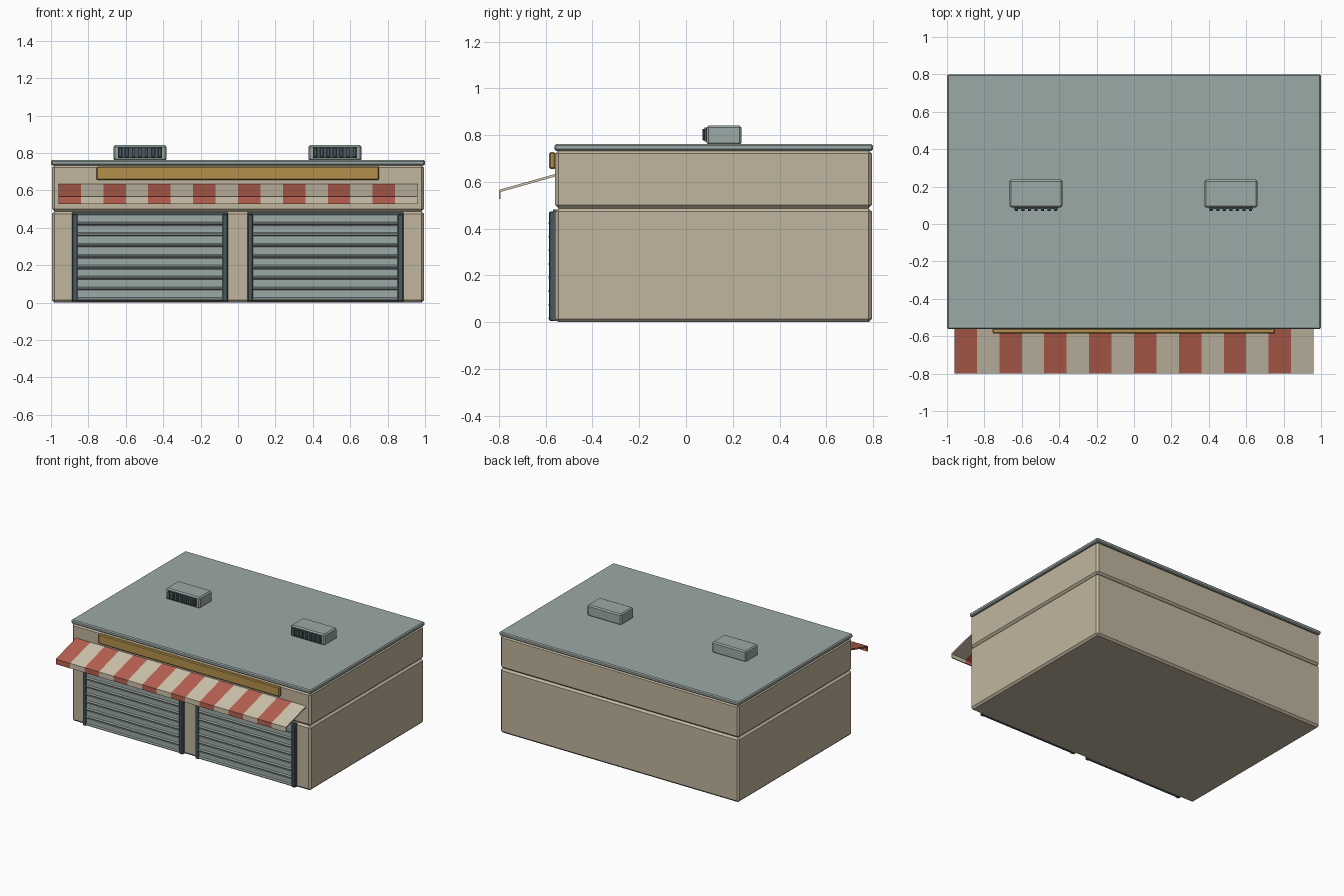
import bpy, bmesh

if "Cube" in bpy.data.objects:
    bpy.data.objects.remove(bpy.data.objects["Cube"])

def mat(name, c):
    m = bpy.data.materials.new(name)
    m.diffuse_color = (*c, 1)
    m.use_nodes = True
    m.node_tree.nodes["Principled BSDF"].inputs["Base Color"].default_value = m.diffuse_color
    return m

TAN = mat("tan_wall", (0.53, 0.46, 0.34))
GREY = mat("grey_metal", (0.33, 0.40, 0.38))
DARK = mat("dark_metal", (0.07, 0.10, 0.11))
RED = mat("red_cloth", (0.48, 0.12, 0.08))
CREAM = mat("cream_cloth", (0.62, 0.55, 0.42))
GOLD = mat("gold_board", (0.45, 0.28, 0.07))

def finish(name, bm, m):
    bmesh.ops.recalc_face_normals(bm, faces=bm.faces)
    me = bpy.data.meshes.new(name)
    bm.to_mesh(me)
    bm.free()
    me.materials.append(m)
    ob = bpy.data.objects.new(name, me)
    bpy.context.collection.objects.link(ob)
    return ob

def box(name, x, y, z, m, bevel=0):
    """Box from (min, max) pairs, with optional chamfer."""
    bm = bmesh.new()
    bmesh.ops.create_cube(bm, size=1)
    for v in bm.verts:
        v.co = [(r[0] + r[1]) / 2 + c * (r[1] - r[0]) for r, c in zip((x, y, z), v.co)]
    if bevel:
        bmesh.ops.bevel(bm, geom=bm.edges[:], offset=bevel, segments=1, affect='EDGES')
    return finish(name, bm, m)

def extrude_x(name, profile, x0, x1, m):
    """Closed (y, z) profile extruded along x."""
    bm = bmesh.new()
    f = bm.faces.new([bm.verts.new((x0, y, z)) for y, z in profile])
    new = bmesh.ops.extrude_face_region(bm, geom=[f])["geom"]
    verts = [g for g in new if isinstance(g, bmesh.types.BMVert)]
    bmesh.ops.translate(bm, verts=verts, vec=(x1 - x0, 0, 0))
    return finish(name, bm, m)

# walls and roof
box("lower_wall", (-0.995, 0.995), (-0.56, 0.795), (0, 0.487), TAN, 0.014)
box("upper_wall", (-0.995, 0.995), (-0.56, 0.795), (0.487, 0.735), TAN, 0.014)
box("roof_slab", (-1, 1), (-0.562, 0.80), (0.733, 0.762), GREY, 0.007)

# sign board
box("sign_board", (-0.757, 0.755), (-0.585, -0.558), (0.655, 0.727), GOLD, 0.006)

# striped awning with hanging front edge
awning = [(-0.555, 0.635), (-0.80, 0.566), (-0.80, 0.528), (-0.793, 0.528),
          (-0.793, 0.557), (-0.555, 0.624)]
for i in range(16):
    x = -0.96 + 0.12 * i
    extrude_x("awning_stripe", awning, x, x + 0.12, CREAM if i % 2 else RED)

# roller doors: backing, side posts and lipped slats
for x0 in (-0.887, 0.051):
    x1 = x0 + 0.833
    box("door_backing", (x0, x1), (-0.569, -0.55), (0.005, 0.482), DARK)
    for px in (x0, x1 - 0.03):
        box("door_post", (px, px + 0.03), (-0.586, -0.558), (0.005, 0.474), DARK, 0.005)
    prof = [(-0.56, 0.472), (-0.56, 0.008)]
    n, h = 8, 0.058
    for i in range(n):
        z = 0.008 + i * h
        prof += [(-0.574, z), (-0.588, z + 0.006), (-0.588, z + 0.012), (-0.579, z + 0.018), (-0.579, z + h - 0.004),
                 (-0.574, z + h - 0.003)]
    extrude_x("door_slats", prof, x0 + 0.03, x1 - 0.03, GREY)

# rooftop vent units with barred grilles
for cx in (-0.524, 0.518):
    box("vent_unit", (cx - 0.142, cx + 0.142), (0.088, 0.237), (0.758, 0.842), GREY, 0.009)
    box("vent_grille", (cx - 0.117, cx + 0.117), (0.079, 0.092), (0.773, 0.832), DARK)
    for i in range(7):
        bx = cx + (i - 3) * 0.035
        box("vent_bar", (bx - 0.009, bx + 0.009), (0.07, 0.08), (0.778, 0.827), DARK, 0.002)
